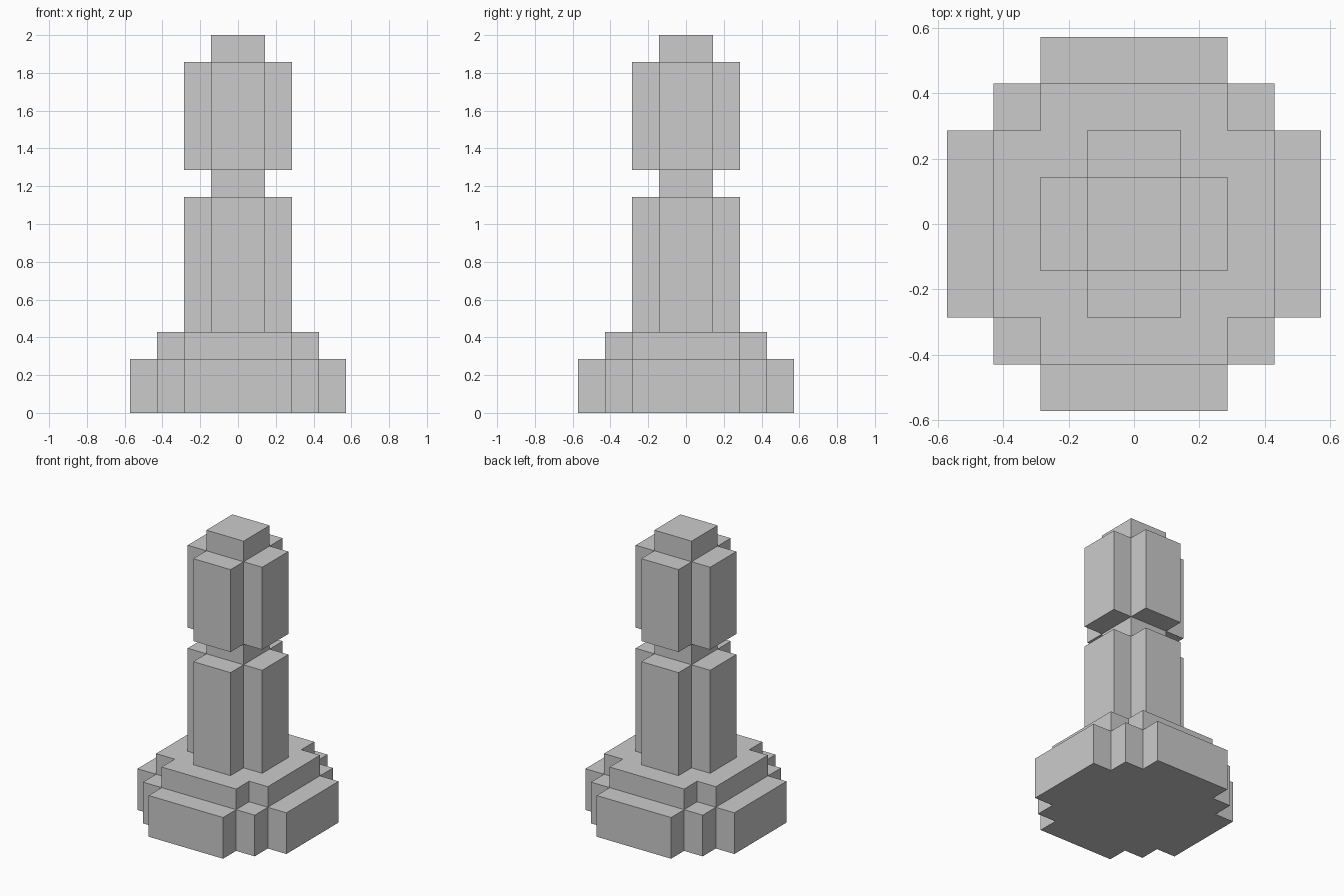
import bpy, bmesh, math
from mathutils import Vector

if "Cube" in bpy.data.objects:
    bpy.data.objects.remove(bpy.data.objects["Cube"])

U = 1 / 7  # one block; the piece is 14 blocks tall

# part name: (z from, z to, overlapping centred rectangles as half sizes in blocks)
PARTS = {
    "base": (0, 2, [(4, 2), (3, 3), (2, 4)]),
    "base_step": (2, 3, [(3, 2), (2, 3)]),
    "body": (3, 8, [(2, 1), (1, 2)]),
    "neck": (8, 9, [(1, 1)]),
    "head": (9, 13, [(2, 1), (1, 2)]),
    "finial": (13, 14, [(1, 1)]),
}


def blocks(z0, z1, rects):
    return {(x, y, z) for a, b in rects for x in range(-a, a)
            for y in range(-b, b) for z in range(z0, z1)}


solid = set().union(*(blocks(*p) for p in PARTS.values()))


def build(name, cells):
    """Skin only the exposed block sides, then merge flat areas."""
    bm = bmesh.new()
    for c in sorted(cells):
        centre = Vector(c) + Vector((0.5, 0.5, 0.5))
        for axis in range(3):
            for sign in (-1, 1):
                n = Vector((0, 0, 0))
                n[axis] = sign
                if tuple(int(c[i] + n[i]) for i in range(3)) in solid:
                    continue
                s, t = Vector((0, 0, 0)), Vector((0, 0, 0))
                s[(axis + 1) % 3] = 0.5
                t[(axis + 2) % 3] = 0.5 * sign
                mid = centre + n * 0.5
                bm.faces.new([bm.verts.new((mid + s * i + t * j) * U)
                              for i, j in ((-1, -1), (1, -1), (1, 1), (-1, 1))])
    bmesh.ops.remove_doubles(bm, verts=bm.verts[:], dist=1e-4)
    bmesh.ops.dissolve_limit(bm, angle_limit=math.radians(1),
                             verts=bm.verts[:], edges=bm.edges[:])
    mesh = bpy.data.meshes.new(name)
    bm.to_mesh(mesh)
    bm.free()
    bpy.context.collection.objects.link(bpy.data.objects.new(name, mesh))


for name, part in PARTS.items():
    build(name, blocks(*part))
